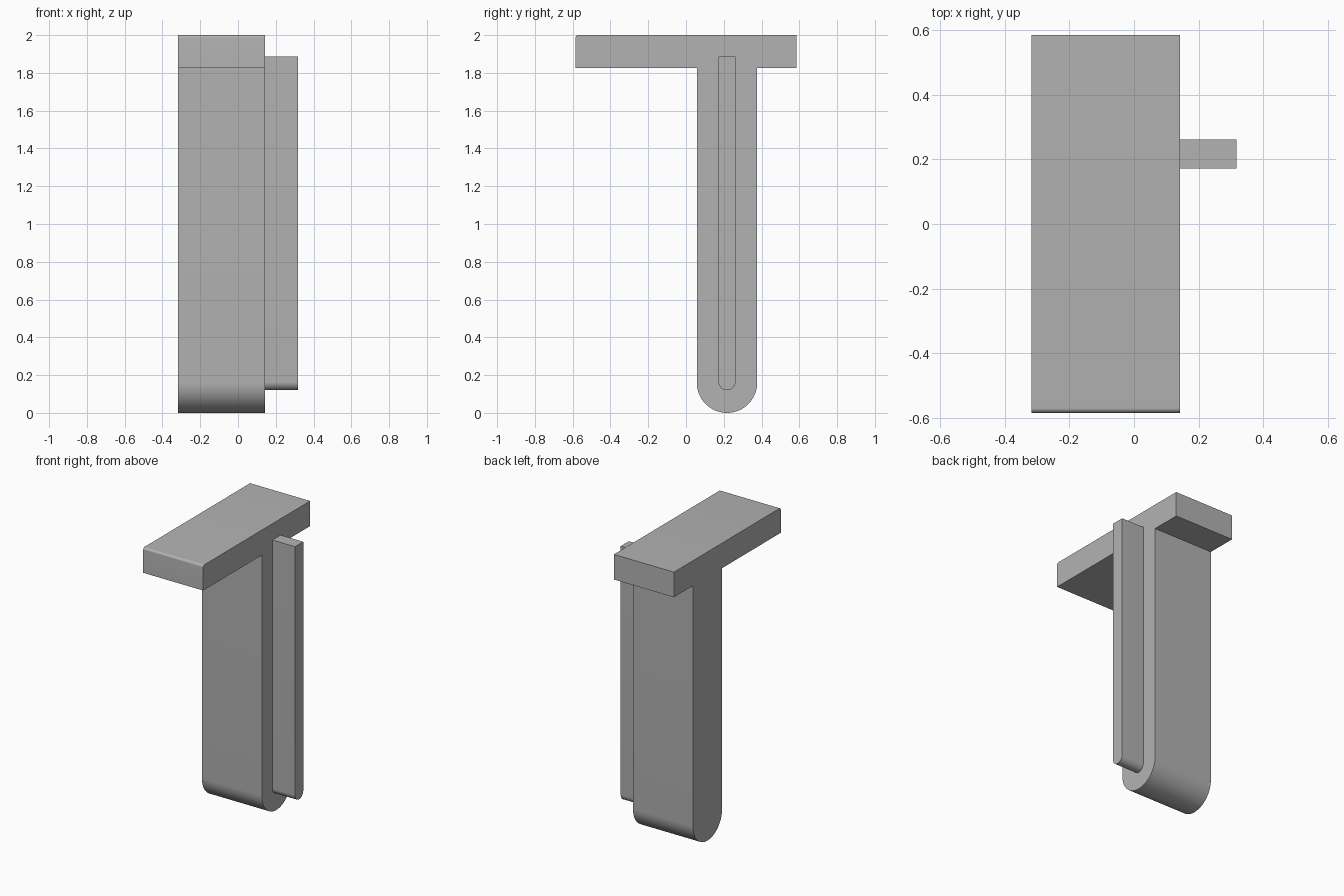
import bpy, bmesh
from math import sin, cos, pi, radians

if "Cube" in bpy.data.objects:
    bpy.data.objects.remove(bpy.data.objects["Cube"], do_unlink=True)

grey = bpy.data.materials.new("plain_grey")
grey.use_nodes = True
colour = (0.45, 0.45, 0.45, 1)
grey.diffuse_color = colour
grey.node_tree.nodes["Principled BSDF"].inputs["Base Color"].default_value = colour


def arc(cy, cz, r, start, end, steps):
    """Points along an arc in the side (y, z) plane, angles in degrees."""
    angles = [radians(start + (end - start) * i / steps) for i in range(steps + 1)]
    return [(cy + r * cos(a), cz + r * sin(a)) for a in angles]


def extrude_profile(name, profile, x0, x1):
    """Sweep a side profile from x0 to x1 into a closed solid."""
    bm = bmesh.new()
    face = bm.faces.new([bm.verts.new((x0, y, z)) for y, z in profile])
    result = bmesh.ops.extrude_face_region(bm, geom=[face])
    moved = [v for v in result["geom"] if isinstance(v, bmesh.types.BMVert)]
    bmesh.ops.translate(bm, verts=moved, vec=(x1 - x0, 0, 0))
    bmesh.ops.recalc_face_normals(bm, faces=bm.faces)
    mesh = bpy.data.meshes.new(name)
    bm.to_mesh(mesh)
    bm.free()
    mesh.materials.append(grey)
    obj = bpy.data.objects.new(name, mesh)
    bpy.context.collection.objects.link(obj)
    bpy.ops.object.select_all(action="DESELECT")
    obj.select_set(True)
    bpy.context.view_layer.objects.active = obj
    bpy.ops.object.shade_smooth_by_angle(angle=radians(30))
    return obj


# Shared layout
stem_y, stem_r, rail_r = 0.217, 0.16, 0.045
bar_y, bar_bottom, top, edge_r = 0.585, 1.826, 2.0, 0.015
body_left, body_right, rail_end = -0.317, 0.143, 0.317

# T-shaped body: rounded stem foot, flat top bar with a softened front edge
body = arc(stem_y, stem_r, stem_r, 180, 360, 32)
body += [(stem_y + stem_r, bar_bottom), (bar_y, bar_bottom), (bar_y, top)]
body += arc(-bar_y + edge_r, top - edge_r, edge_r, 90, 180, 8)
body += [(-bar_y, bar_bottom), (stem_y - stem_r, bar_bottom)]
extrude_profile("t_body", body, body_left, body_right)

# Slim side rail with a rounded lower end
rail = arc(stem_y, 0.12 + rail_r, rail_r, 180, 360, 20)
rail += [(stem_y + rail_r, 1.887), (stem_y - rail_r, 1.887)]
extrude_profile("side_rail", rail, body_right, rail_end)
